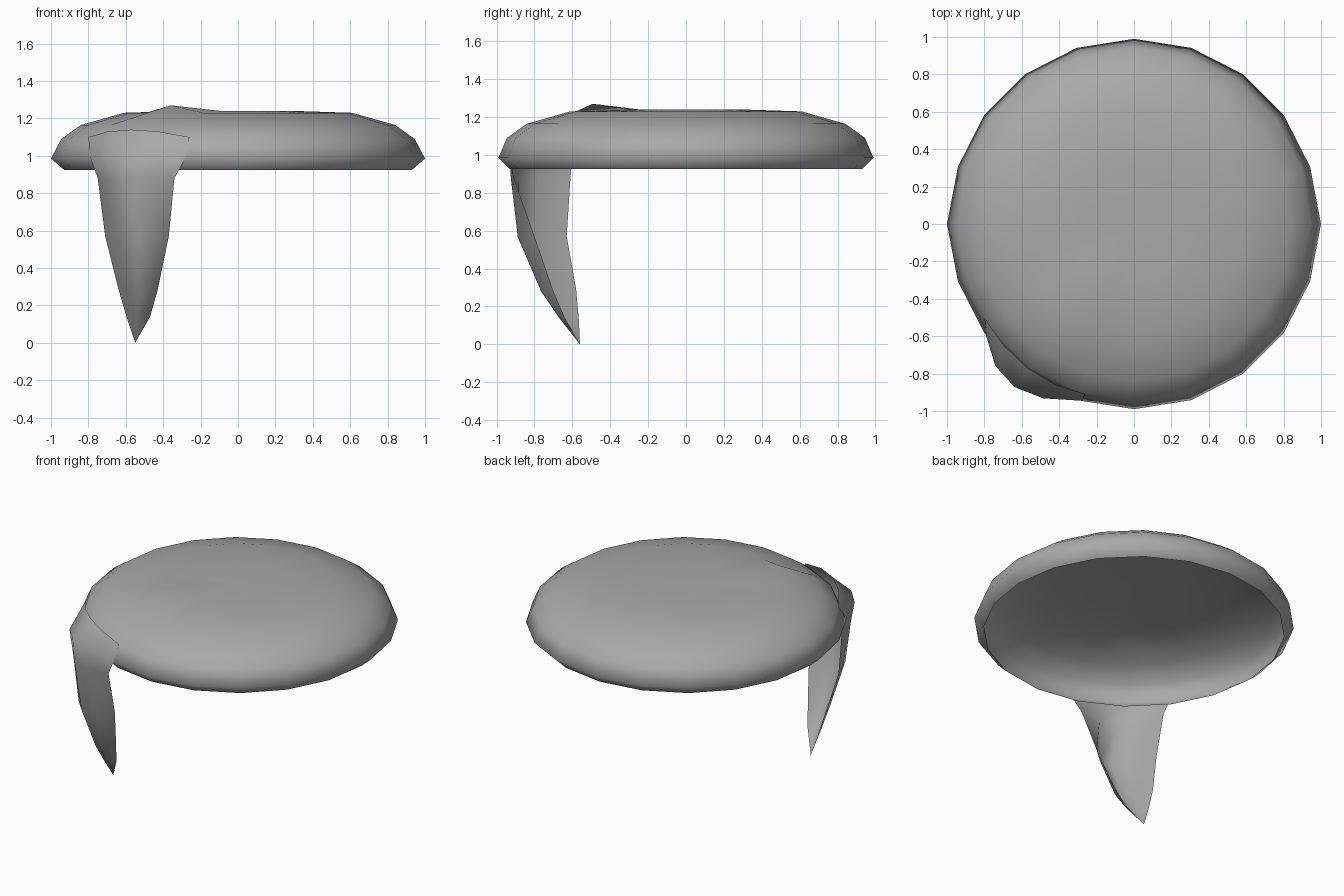
import bpy
import bmesh
from math import cos, sin, pi
from mathutils import Vector

old = bpy.data.objects.get("Cube")
if old:
    bpy.data.objects.remove(old, do_unlink=True)

cloth = bpy.data.materials.new("grey cloth")
cloth.use_nodes = True
cloth.diffuse_color = (0.4, 0.4, 0.4, 1)
shader = next(n for n in cloth.node_tree.nodes if n.type == "BSDF_PRINCIPLED")
shader.inputs["Base Color"].default_value = (0.4, 0.4, 0.4, 1)
shader.inputs["Roughness"].default_value = 0.8


def finish(name, bm):
    mesh = bpy.data.meshes.new(name)
    for f in bm.faces:
        f.smooth = True
    bm.to_mesh(mesh)
    bm.free()
    mesh.materials.append(cloth)
    obj = bpy.data.objects.new(name, mesh)
    bpy.context.collection.objects.link(obj)


# Cap: open dome turned from a (radius, height) profile
SIDES = 20
profile = [(0.93, 0.925), (0.99, 0.985), (0.945, 1.09), (0.84, 1.165),
           (0.61, 1.23), (0.3, 1.24)]
bm = bmesh.new()
rings = []
for r, z in profile:
    rings.append([bm.verts.new((r * cos(2 * pi * i / SIDES),
                                r * sin(2 * pi * i / SIDES), z))
                  for i in range(SIDES)])
for low, high in zip(rings, rings[1:]):
    for i in range(SIDES):
        j = (i + 1) % SIDES
        bm.faces.new((low[i], low[j], high[j], high[i]))
crown = bm.verts.new((0, 0, 1.24))
for i in range(SIDES):
    bm.faces.new((rings[-1][i], rings[-1][(i + 1) % SIDES], crown))
for v in bm.verts:
    # rim reaches the full width at both sides
    if abs(v.co.x) > 0.98:
        v.co.x *= 1.01
# Soft peak in the cloth above the flap
rings[4][13].co.z = 1.27
finish("cap", bm)

# Flap: curved pointed sheet hanging from the rim (left, middle, right edges)
rows = [((-0.80, -0.50, 1.10), (-0.57, -0.77, 1.14), (-0.26, -0.91, 1.10)),
        ((-0.79, -0.60, 0.99), (-0.64, -0.87, 1.03), (-0.28, -0.945, 0.99)),
        ((-0.75, -0.61, 0.88), (-0.62, -0.88, 0.88), (-0.34, -0.91, 0.88)),
        ((-0.71, -0.63, 0.57), (-0.56, -0.89, 0.57), (-0.37, -0.80, 0.57)),
        ((-0.64, -0.58, 0.29), (-0.54, -0.765, 0.28), (-0.43, -0.70, 0.28)),
        ((-0.59, -0.565, 0.12), (-0.54, -0.67, 0.14), (-0.47, -0.64, 0.14))]
STEPS = 4
bm = bmesh.new()
grid = []
for row in rows:
    left, mid, right = map(Vector, row)
    pull = 2 * mid - (left + right) / 2
    line = []
    for k in range(STEPS + 1):
        t = k / STEPS
        line.append(bm.verts.new(left * (1 - t) ** 2 + pull * 2 * t * (1 - t)
                                 + right * t * t))
    grid.append(line)
for top, low in zip(grid, grid[1:]):
    for k in range(STEPS):
        bm.faces.new((top[k], low[k], low[k + 1], top[k + 1]))
tip = bm.verts.new((-0.55, -0.56, 0))
for k in range(STEPS):
    bm.faces.new((grid[-1][k], tip, grid[-1][k + 1]))
finish("flap", bm)
